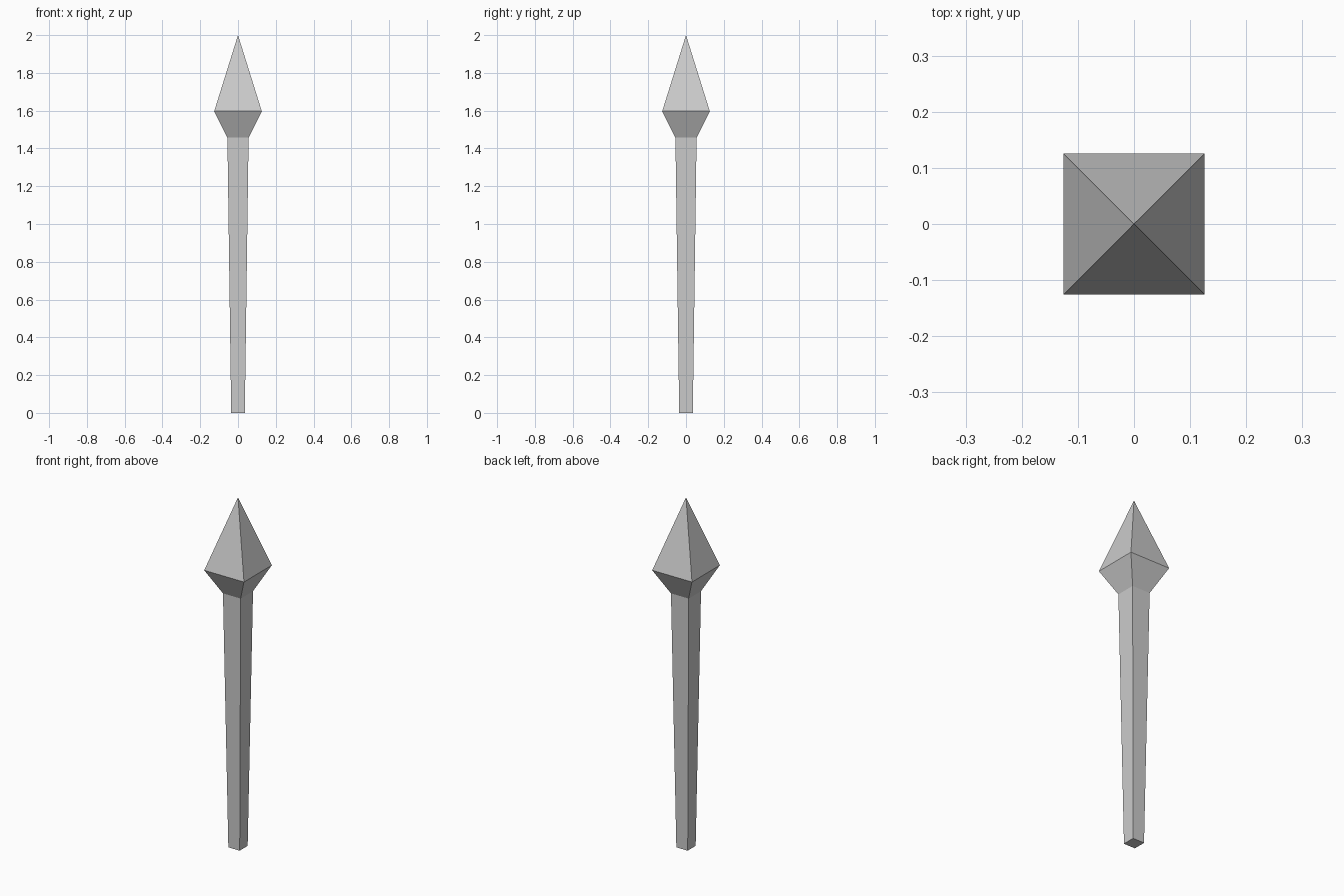
import bpy
import bmesh

if "Cube" in bpy.data.objects:
    bpy.data.objects.remove(bpy.data.objects["Cube"])


def square_loft(name, profile, cap_bottom=False):
    """Loft square rings given as (half width, z); half width 0 makes a point."""
    bm = bmesh.new()
    rings = []
    for r, z in profile:
        corners = [(-r, -r), (r, -r), (r, r), (-r, r)] if r else [(0, 0)]
        rings.append([bm.verts.new((x, y, z)) for x, y in corners])
    for low, high in zip(rings, rings[1:]):
        for i in range(4):
            j = (i + 1) % 4
            top = [high[j], high[i]] if len(high) == 4 else [high[0]]
            bm.faces.new([low[i], low[j]] + top)
    if cap_bottom:
        bm.faces.new(rings[0][::-1])
    mesh = bpy.data.meshes.new(name)
    bm.to_mesh(mesh)
    bm.free()
    obj = bpy.data.objects.new(name, mesh)
    bpy.context.collection.objects.link(obj)
    return obj


NECK = (0.056, 1.457)

# Tapered square shaft, wider towards the top
square_loft("shaft", [(0.036, 0), NECK], cap_bottom=True)

# Flared collar rising into a four-sided point
square_loft("spear_head", [NECK, (0.126, 1.597), (0, 2.0)])
